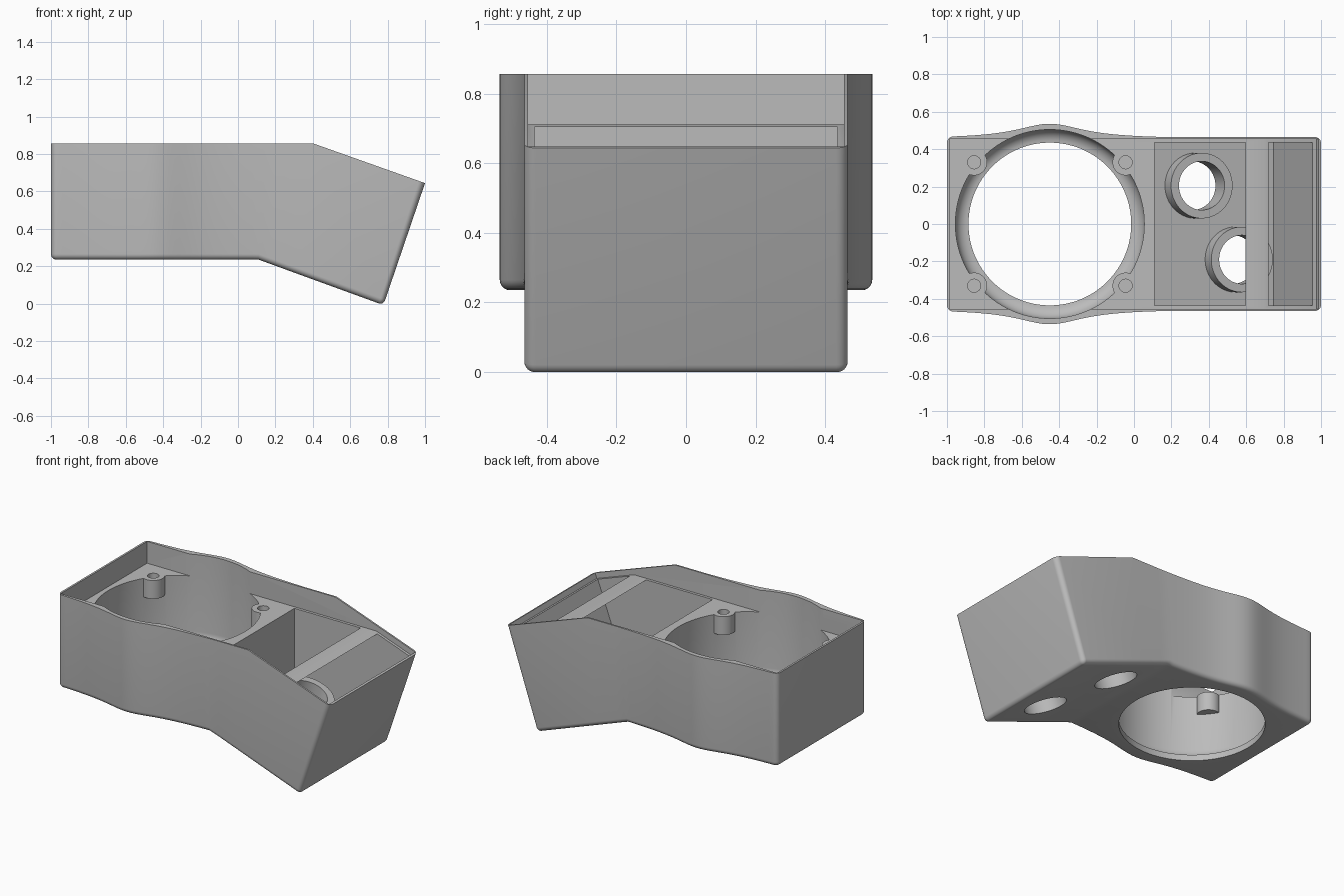
import bpy, bmesh, math
from mathutils import Vector, Matrix

if "Cube" in bpy.data.objects:
    bpy.data.objects.remove(bpy.data.objects["Cube"], do_unlink=True)

grey = bpy.data.materials.new("plain grey")
grey.use_nodes = True
COLOUR = (0.5, 0.5, 0.5, 1)
grey.diffuse_color = COLOUR
grey.node_tree.nodes["Principled BSDF"].inputs["Base Color"].default_value = COLOUR


def loft(name, rings, strip_caps=False):
    """Closed solid through rings of equal length."""
    bm = bmesh.new()
    loops = [[bm.verts.new(p) for p in ring] for ring in rings]
    n = len(loops[0])
    for a, b in zip(loops, loops[1:]):
        for i in range(n):
            j = (i + 1) % n
            bm.faces.new((a[i], a[j], b[j], b[i]))
    for cap in (loops[0], loops[-1]):
        if strip_caps:
            for i in range(n // 2 - 1):
                bm.faces.new((cap[i], cap[i + 1], cap[n - 2 - i], cap[n - 1 - i]))
        else:
            bm.faces.new(cap)
    bmesh.ops.recalc_face_normals(bm, faces=bm.faces)
    mesh = bpy.data.meshes.new(name)
    bm.to_mesh(mesh)
    bm.free()
    mesh.materials.append(grey)
    obj = bpy.data.objects.new(name, mesh)
    bpy.context.collection.objects.link(obj)
    return obj


def lathe(name, profile, place=Matrix(), sides=96):
    """Turn (radius, height) pairs around a placed z axis."""
    angles = [2 * math.pi * i / sides for i in range(sides)]
    return loft(name, [[place @ Vector((r * math.cos(a), r * math.sin(a), h))
                        for a in angles] for r, h in profile])


def prism(name, outline, half_width):
    """Extrude an x-z outline across y."""
    return loft(name, [[(x, y, z) for x, z in outline] for y in (-half_width, half_width)])


def combine(tool, operation):
    """Apply a boolean to the housing and discard the tool."""
    mod = housing.modifiers.new("boolean", "BOOLEAN")
    mod.operation, mod.solver, mod.object = operation, "EXACT", tool
    bpy.context.view_layer.objects.active = housing
    bpy.ops.object.modifier_apply(modifier=mod.name)
    bpy.data.objects.remove(tool, do_unlink=True)


# Housing shell shape: straight box with a side bulge and a bent end
BEND, CREST, TOP, FLOOR = 0.11, 0.4, 0.857, 0.235
HOLE_X = -0.45
FILLET, CORNER, STEPS = 0.03, 0.033, 6


def half_width(u):
    return 0.465 + max(0, 0.08 / (1 + ((u - HOLE_X) / 0.22) ** 2) - 0.009)


def bottom(u, y):
    past = max(0, u - BEND)
    return Vector((u - 0.25 * past, y, FLOOR - 0.273 * past))


def top(u, y):
    return Vector((u, y, TOP - 0.355 * max(0, u - CREST)))


def plan(inset):
    """Rounded plan outline, mirrored across y."""
    r = CORNER - inset
    turns = [math.pi / 2 * i / STEPS for i in range(STEPS + 1)]
    ends = [(1 - inset - r * (1 - math.cos(a)), r * (1 - math.sin(a))) for a in turns]
    middle = [(round(-0.94 + 0.03 * i, 4), 0) for i in range(41)] + [(CREST, 0)]
    stations = [(-u, s) for u, s in ends] + middle + ends[::-1]
    side = [(u, half_width(u) - inset - s) for u, s in stations]
    return side + [(u, -y) for u, y in reversed(side)]


rings = []
for k in range(STEPS + 1):
    a = math.pi / 2 * k / STEPS
    rise = FILLET * (1 - math.cos(a))
    ring = []
    for u, y in plan(FILLET * (1 - math.sin(a))):
        low, high = bottom(u, y), top(u, y)
        ring.append(low + (high - low).normalized() * rise)
    rings.append(ring)
rings.append([top(u, y) for u, y in plan(0)])
housing = loft("housing", rings, strip_caps=True)

# Large round opening, with a rounded shoulder above a narrow lip
R, LIP, SHOULDER = 0.505, 0.275, 0.07
arc = [math.pi / 2 * i / 8 for i in range(9)]
profile = [(R - SHOULDER, 0.1)]
profile += [(R - SHOULDER * (1 - math.sin(a)), LIP + SHOULDER * (1 - math.cos(a))) for a in arc]
profile += [(R, 1)]
combine(lathe("opening_cutter", profile, Matrix.Translation((HOLE_X, 0, 0)), 128), "DIFFERENCE")

# Screw bosses at the rim of the opening
boss_spots = [Matrix.Translation((HOLE_X + sx * 0.405, sy * 0.33, 0))
              for sx in (-1, 1) for sy in (-1, 1)]
for spot in boss_spots:
    combine(lathe("screw_boss", [(0.07, 0.59), (0.07, 0.75)], spot, 48), "UNION")

# Shallow lid recess along the top
recess = [(-0.987, 0.712), (0.7, 0.712), (0.975, 0.614), (1.09, 0.95), (-0.987, 0.95)]
combine(prism("recess_cutter", recess, 0.454), "DIFFERENCE")

# Deep pocket in the bent end
pocket = [(BEND, 0.287), (0.745, 0.055), (0.98, 0.69), (BEND, 0.74)]
combine(prism("pocket_cutter", pocket, 0.436), "DIFFERENCE")

# Blind screw holes
for spot in boss_spots:
    combine(lathe("screw_hole_cutter", [(0.035, 0.62), (0.035, 0.8)], spot, 32), "DIFFERENCE")

# Two collars standing square on the sloped pocket floor
slope = math.atan2(0.273, 0.75)
for x, y in ((0.33, 0.205), (0.545, -0.19)):
    floor_z = 0.287 - math.tan(slope) * (x - BEND)
    place = Matrix.Translation((x, y, floor_z)) @ Matrix.Rotation(slope, 4, "Y")
    combine(lathe("collar", [(0.175, -0.025), (0.175, 0.095)], place), "UNION")
    combine(lathe("bore_cutter", [(0.13, -0.2), (0.13, 0.2)], place), "DIFFERENCE")

# Smooth curved walls, keep crisp edges
bpy.ops.object.select_all(action="DESELECT")
housing.select_set(True)
bpy.context.view_layer.objects.active = housing
bpy.ops.object.shade_smooth_by_angle(angle=math.radians(30))
